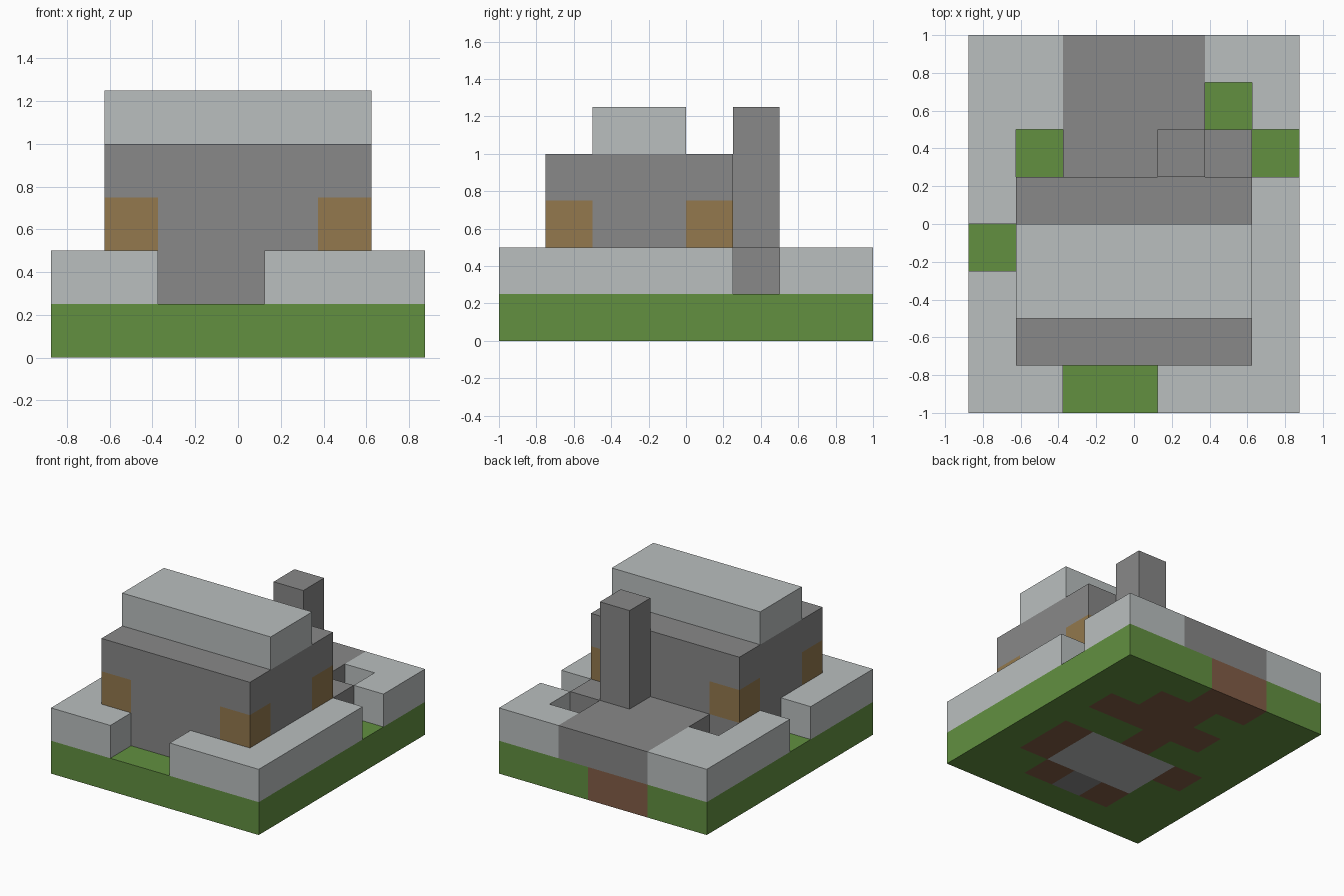
import bpy, bmesh
from math import radians
from mathutils import Vector

cube = bpy.data.objects.get("Cube")
if cube:
    bpy.data.objects.remove(cube, do_unlink=True)

CELL = 0.25
NX, NY = 7, 8
ORIGIN = Vector((-NX * CELL / 2, -NY * CELL / 2, 0))


def linear(value):
    value /= 255
    return value / 12.92 if value <= 0.04045 else ((value + 0.055) / 1.055) ** 2.4


def material(name, rgb):
    mat = bpy.data.materials.new(name)
    mat.use_nodes = True
    colour = [linear(v) for v in rgb] + [1.0]
    mat.diffuse_color = colour
    mat.node_tree.nodes["Principled BSDF"].inputs["Base Color"].default_value = colour
    return mat


grass = material("grass_green", (98, 144, 64))
dirt = material("dirt_brown", (130, 93, 70))
stone = material("dark_stone", (136, 136, 136))
pale = material("pale_stone", (186, 191, 191))
wood = material("wood_tan", (147, 120, 77))


def block_part(name, blocks):
    """Fill cell ranges (material, x, y, z); later blocks repaint earlier ones."""
    cells, mats = {}, []
    for mat, xs, ys, zs in blocks:
        if mat not in mats:
            mats.append(mat)
        for i in range(*xs):
            for j in range(*ys):
                for k in range(*zs):
                    cells[i, j, k] = mats.index(mat)

    # Make only the outer faces of the filled cells
    bm = bmesh.new()
    for cell, index in cells.items():
        for axis in range(3):
            u, v = Vector(), Vector()
            u[(axis + 1) % 3] = v[(axis + 2) % 3] = 1
            for side in (0, 1):
                beside = list(cell)
                beside[axis] += 2 * side - 1
                if tuple(beside) in cells:
                    continue
                base = Vector(cell)
                base[axis] += side
                corners = [base, base + u, base + u + v, base + v]
                if not side:
                    corners.reverse()
                face = bm.faces.new([bm.verts.new(ORIGIN + c * CELL) for c in corners])
                face.material_index = index
    bmesh.ops.remove_doubles(bm, verts=bm.verts, dist=CELL / 100)
    # Merge flat areas of one colour into single faces
    bmesh.ops.dissolve_limit(bm, angle_limit=radians(1), verts=bm.verts,
                             edges=bm.edges, delimit={'MATERIAL'})
    mesh = bpy.data.meshes.new(name)
    bm.to_mesh(mesh)
    bm.free()
    for mat in mats:
        mesh.materials.append(mat)
    obj = bpy.data.objects.new(name, mesh)
    bpy.context.collection.objects.link(obj)
    return obj


# Ground slab, rows listed from back to front
KEY = {"g": grass, "d": dirt, "s": stone, "p": pale}
ROWS = ["ggddggg",
        "gggddgg",
        "ggddddg",
        "gggdggg",
        "gdpppdg",
        "ggpppdg",
        "ggdsdgg",
        "ggggggg"]
block_part("ground", [(KEY[c], (i, i + 1), (j, j + 1), (0, 1))
                      for j, row in enumerate(reversed(ROWS)) for i, c in enumerate(row)])

# House body with timber blocks at its corners
corners = [(wood, (i, i + 1), (j, j + 1), (2, 3)) for i in (1, 5) for j in (1, 4)]
block_part("house_walls", [(stone, (1, 6), (1, 5), (1, 4))] + corners)

# Ridge along the roof
block_part("roof_ridge", [(pale, (1, 6), (2, 4), (4, 5))])

# Rear terrace and the chimney rising from it
LOW = (1, 2)
block_part("rear_terrace", [(stone, (2, 5), (5, 8), LOW), (stone, (5, 6), (5, 6), LOW)])
block_part("chimney", [(stone, (4, 5), (5, 6), (2, 5))])

# Garden wall with its gaps
block_part("right_garden_wall", [(pale, (0, 1), (0, 3), LOW), (pale, (1, 2), (0, 1), LOW)])
block_part("rear_right_garden_wall", [(pale, (0, 1), (4, 8), LOW), (pale, (1, 2), (6, 8), LOW)])
block_part("left_garden_wall", [(pale, (6, 7), (0, 5), LOW), (pale, (4, 6), (0, 1), LOW)])
block_part("rear_left_garden_wall", [(pale, (6, 7), (6, 8), LOW), (pale, (5, 6), (7, 8), LOW)])
